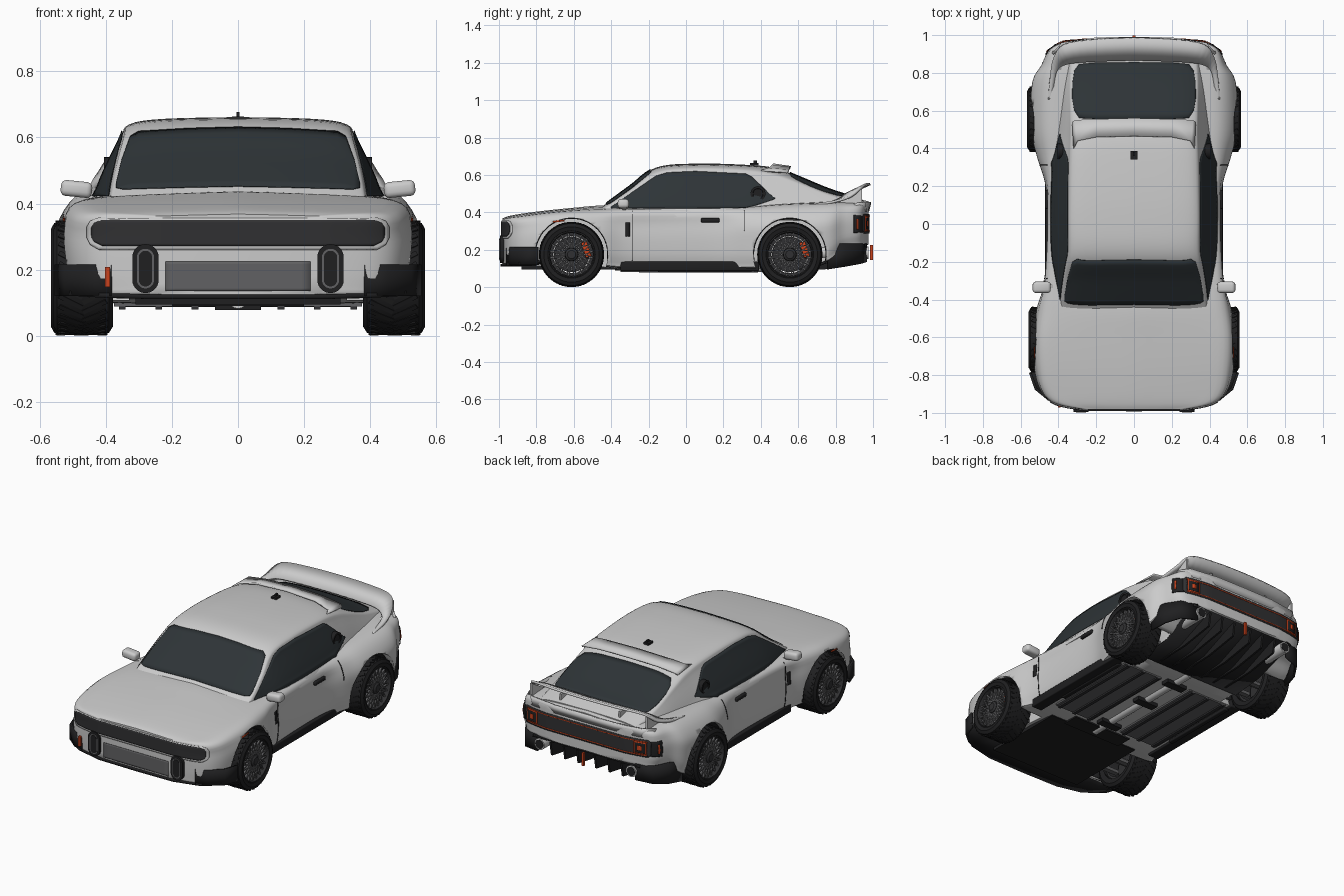
import bpy, bmesh, math
from mathutils import Vector, Matrix
from mathutils.bvhtree import BVHTree

if "Cube" in bpy.data.objects:
    bpy.data.objects.remove(bpy.data.objects["Cube"])

COL = {'glass': (.027, .034, .038), 'black': (.014, .014, .015), 'dark': (.03, .03, .032),
       'mid': (.12, .12, .125), 'red': (.6, .055, .012)}

def mat(n):
    m = bpy.data.materials.get(n) or bpy.data.materials.new(n)
    m.diffuse_color = (*COL[n], 1)
    m.use_nodes = True
    m.node_tree.nodes["Principled BSDF"].inputs["Base Color"].default_value = m.diffuse_color
    return m

def finish(name, bm, m=None, mirror=False, angle=35):
    bmesh.ops.recalc_face_normals(bm, faces=bm.faces)
    me = bpy.data.meshes.new(name)
    bm.to_mesh(me)
    bm.free()
    for p in me.polygons:
        p.use_smooth = True
    me.set_sharp_from_angle(angle=math.radians(angle))
    o = bpy.data.objects.new(name, me)
    bpy.context.collection.objects.link(o)
    if m:
        me.materials.append(mat(m))
    if mirror:
        o.modifiers.new('mirror', 'MIRROR')
    return o

def grid(name, rows, m=None, mirror=False, close=False, caps=False, thick=0, angle=35):
    bm = bmesh.new()
    vs = [[bm.verts.new(p) for p in r] for r in rows]
    n = len(rows[0])
    for a, b in zip(vs, vs[1:]):
        for i in range(n if close else n - 1):
            bm.faces.new((a[i], a[(i + 1) % n], b[(i + 1) % n], b[i]))
    if caps:
        bm.faces.new(vs[0]); bm.faces.new(vs[-1])
    o = finish(name, bm, m, mirror, angle)
    if thick:
        s = o.modifiers.new('thick', 'SOLIDIFY')
        s.thickness, s.offset = thick, 0
    return o

def boxes(name, items, m=None, mirror=False, bevel=0):
    bm = bmesh.new()
    for size, M in items:
        M = M if isinstance(M, Matrix) else Matrix.Translation(M)
        bmesh.ops.create_cube(bm, size=1, matrix=M @ Matrix.Diagonal((*size, 1)))
    if bevel:
        bmesh.ops.bevel(bm, geom=bm.edges[:], offset=bevel, segments=3, affect='EDGES', profile=.5)
    return finish(name, bm, m, mirror)

def prism(name, poly, axis, a, b, m=None, mirror=False):
    place = {'x': lambda u, v, d: (d, u, v), 'y': lambda u, v, d: (u, d, v)}[axis]
    return grid(name, [[place(u, v, d) for u, v in poly] for d in (a, b)], m, mirror, True, True)

def lathe(name, prof, c, m, mirror=True, n=48):
    ring = [2 * math.pi * i / n for i in range(n)]
    return grid(name, [[(c[0] + x, c[1] + r * math.cos(t), c[2] + r * math.sin(t)) for t in ring]
                       for x, r in prof], m, mirror, True)

def circle(cu, cv, r, n=48, h=0):
    # circle, or a vertical pill when h > 0
    return [(cu + r * math.cos(t), cv + r * math.sin(t) + (h if math.sin(t) > 0 else -h))
            for t in (2 * math.pi * (i + .5) / n for i in range(n))]

def curve(pts, n):
    # smooth curve through the points
    P = [Vector(p) for p in [pts[0], *pts, pts[-1]]]
    out = []
    for a, b, c, d in zip(P, P[1:], P[2:], P[3:]):
        for t in (k / n for k in range(n)):
            out.append(.5 * (2 * b + (c - a) * t + (2 * a - 5 * b + 4 * c - d) * t * t + (3 * b - a - 3 * c + d) * t ** 3))
    return out + [P[-1]]

def loft(name, stations, section):
    rows = []
    for s in curve(stations, 6):
        half = curve(section(*s[1:]), 4)
        rows.append([(p[0], s[0], p[1]) for p in half] + [(-p[0], s[0], p[1]) for p in half[-2:0:-1]])
    return grid(name, rows, close=True, caps=True)

# Lower body: y, bottom, half width, shoulder half width, shoulder height, centre height
body = loft('body', [(-.982, .125, .27, .262, .356, .368), (-.95, .12, .42, .41, .362, .38), (-.88, .12, .495, .47, .37, .393),
    (-.75, .12, .53, .49, .387, .41), (-.6, .12, .535, .495, .40, .425), (-.45, .11, .515, .48, .405, .437),
    (-.3, .1, .475, .46, .41, .43), (0, .1, .461, .443, .413, .425), (.2, .1, .468, .44, .415, .43),
    (.35, .1, .51, .45, .42, .44), (.5, .1, .543, .465, .43, .455), (.74, .13, .538, .465, .44, .468),
    (.84, .2, .49, .445, .44, .47), (.94, .22, .43, .41, .435, .465), (.975, .23, .27, .262, .43, .46)],
    lambda b, w, ws, zs, zt: [(0, b), (w * .85, b), (w * .97, b + .03), (w, b + .45 * (zs - b)), (w * .99, b + .75 * (zs - b)),
                              (ws, zs), (ws * .72, zs + .6 * (zt - zs)), (0, zt)])
# Cabin: y, base half width, roof half width, roof edge height, centre height
cabin = loft('cabin', [(-.45, .385, .375, .415, .43), (-.3, .415, .365, .515, .54), (-.16, .425, .345, .612, .64),
    (.05, .428, .345, .635, .661), (.33, .42, .34, .625, .654), (.48, .405, .335, .60, .637),
    (.6, .395, .335, .56, .592), (.77, .385, .335, .495, .522), (.95, .36, .32, .45, .466)],
    lambda b, t, zc, zt: [(0, .36), (b, .36), (b * .995, .36 + .3 * (zc - .36)), (t + .012, zc - .15 * (zc - .36)),
                          (t - .015, zc + .15 * (zt - zc)), (t * .65, zc + .8 * (zt - zc)), (0, zt)])

trees = []
for o in (body, cabin):
    bm = bmesh.new(); bm.from_mesh(o.data); trees.append(BVHTree.FromBMesh(bm)); bm.free()

def decal(name, keys, axis, side, m, off=.004, mirror=False):
    # panel outlined by (u, low, high) columns, projected onto the body along an axis
    k = 'xyz'.index(axis)
    iu, iv = [i for i in range(3) if i != k]
    cols = []
    for a, b in zip(keys, keys[1:]):
        n = max(1, math.ceil((b[0] - a[0]) / .03))
        cols += [Vector(a).lerp(Vector(b), i / n) for i in range(n)]
    cols.append(Vector(keys[-1]))
    rows = []
    for u, lo, hi in cols:
        row = []
        for j in range(11):
            p, d = Vector((0, 0, 0)), Vector((0, 0, 0))
            p[iu], p[iv], p[k], d[k] = u, lo + (hi - lo) * j / 10, 3 * side, -side
            hits = [h for h in (t.ray_cast(p, d) for t in trees) if h[0]]
            if not hits:
                p[k] = .4 * side
                hits = [t.find_nearest(p) for t in trees]
            h = min(hits, key=lambda h: h[3])
            nrm = h[1] if h[1][k] * side > 0 else -h[1]
            row.append(h[0] + nrm * off)
        rows.append(row)
    return grid(name, rows, m, mirror, thick=.003)

def sym(keys):
    return keys + [(-u, a, b) for u, a, b in keys[-2::-1]]

# Glass
decal('windscreen', sym([(-.368, .445, .46), (-.35, .441, .53), (-.325, .441, .60), (-.3, .442, .615), (-.15, .446, .624), (0, .449, .628)]), 'y', -1, 'glass')
decal('rear_window', sym([(-.325, .66, .74), (-.315, .60, .81), (-.29, .56, .845), (-.2, .555, .853), (0, .555, .855)]), 'z', 1, 'glass')
decal('side_window', [(-.40, .422, .428), (-.16, .42, .594), (-.1, .42, .612), (.05, .42, .619), (.32, .422, .605),
                      (.35, .428, .59), (.46, .465, .485), (.475, .472, .476)], 'x', 1, 'glass', mirror=True)
lathe('window_vent', [(-.02, .04), (.008, .04), (.008, .028), (.003, .026), (.003, 0)], (.397, .385, .50), 'black')

# Front face
decal('grille_rim', sym([(-.455, .295, .33), (-.445, .275, .347), (-.42, .26, .356), (0, .26, .356)]), 'y', -1, None, .003)
decal('grille', sym([(-.44, .298, .328), (-.432, .284, .341), (-.41, .272, .35), (0, .272, .35)]), 'y', -1, 'dark', .006)
decal('intake', [(-.22, .135, .225), (.22, .135, .225)], 'y', -1, 'mid')
for nm, r, y, m in (('lamp_pod', .04, -.994, 'black'), ('lamp_ring', .026, -.997, 'mid'), ('lamp_core', .02, -.999, 'black')):
    prism(nm, circle(.28, .203, r, 32, .034), 'y', -.94, y, m, True)
P = [(.38, -.955), (.45, -.93), (.52, -.872), (.548, -.79)]
grid('bumper_corner', [[(x, y, z) for x, y in P] for z in (.12, .165, .215)], 'black', True, thick=.014)
grid('splitter', [[(0, -.992, .118), (.25, -.988, .118), (.41, -.955, .122), (.51, -.89, .128), (.555, -.79, .138)],
                  [(0, -.8, .118), (.2, -.8, .118), (.36, -.8, .12), (.44, -.8, .125), (.52, -.77, .135)]], 'black', True, thick=.014)
boxes('front_tow_strap', [((.014, .02, .06), (-.395, -.962, .178))], 'red')

# Tail panel and lamps
decal('tail_panel', sym([(-.425, .305, .375), (-.41, .288, .392), (0, .288, .392)]), 'y', 1, 'dark')
for z in (.297, .378):
    decal('tail_light_line', [(-.405, z, z + .005), (.405, z, z + .005)], 'y', 1, 'red', .006)
decal('tail_lamp', [(.325, .303, .377), (.40, .303, .377)], 'y', 1, 'red', .007, True)
decal('tail_lamp_inset', [(.332, .31, .37), (.393, .31, .37)], 'y', 1, 'black', .009, True)
decal('tail_lamp_core', [(.35, .326, .354), (.375, .326, .354)], 'y', 1, 'red', .011, True)
decal('side_lamp', [(.895, .29, .385), (.95, .295, .38)], 'x', 1, 'black', .004, True)
decal('side_lamp_line', [(.91, .31, .365), (.918, .31, .365)], 'x', 1, 'red', .006, True)

# Door seams, handle, fender vent, side marker
for y, a, b in ((-.29, .14, .41), (.31, .30, .41)):
    decal('door_seam', [(y, a, b), (y + .004, a, b)], 'x', 1, 'black', .001, True)
decal('fender_vent', [(-.325, .27, .345), (-.3, .27, .345)], 'x', 1, 'black', .003, True)
decal('side_marker', [(-.71, .345, .352), (-.65, .352, .36)], 'x', 1, 'red', .003, True)
boxes('door_handle', [((.022, .10, .024), (.46, .13, .358))], 'black', True, .008)

# Mirrors
boxes('mirror_housing', [((.095, .06, .048), Matrix.Translation((.489, -.335, .444)) @ Matrix.Rotation(-.1, 4, 'Y'))], None, True, .016)
boxes('mirror_arm', [((.06, .02, .014), Matrix.Translation((.45, -.33, .42)) @ Matrix.Rotation(-.4, 4, 'Y'))], None, True)

# Roof spoiler, antenna, rear wing
grid('roof_spoiler', [[(.318, .40, .622), (.3, .44, .633), (.2, .46, .65), (0, .465, .657)],
                      [(.325, .54, .613), (.31, .55, .625), (.2, .555, .638), (0, .56, .643)]], None, True, thick=.01)
boxes('antenna', [((.035, .045, .012), (0, .365, .658)), ((.01, .02, .02), (0, .37, .667))], 'black')
grid('rear_wing', [curve(r, 4) for r in (
    [(.455, .66, .44), (.445, .78, .455), (.425, .88, .485), (.37, .95, .543), (.2, .978, .551), (0, .985, .552)],
    [(.435, .66, .435), (.42, .76, .45), (.40, .82, .472), (.34, .85, .495), (.2, .862, .50), (0, .868, .50)])], None, True, thick=.013)
prism('wing_end_plate', [(.76, .43), (.83, .46), (.90, .50), (.94, .525), (.94, .42)], 'x', .385, .397, None, True)
boxes('wing_strut', [((.012, .06, .05), (.2, .90, .48))], None, True)
grid('tail_lip', [[(.43, .90, .45), (.38, .955, .455), (.2, .982, .455), (0, .985, .455)],
                  [(.42, .93, .405), (.36, .96, .405), (.2, .97, .405), (0, .973, .405)]], None, True, thick=.012)

# Rear bumper, diffuser, exhausts
P = [(.50, .755, .095), (.48, .85, .11), (.43, .93, .125), (.33, .96, .135)]
grid('rear_bumper_corner', [P, [(x, y, .235) for x, y, z in P]], 'black', True, thick=.014)
grid('diffuser', [[(0, .5, .095), (.34, .5, .095)], [(0, .7, .115), (.34, .7, .115)], [(0, .965, .225), (.36, .965, .225)]], 'black', True, thick=.015)
for x in (.06, .15, .24):
    prism('diffuser_fin', [(.52, .09), (.74, .095), (.955, .13), (.97, .215), (.70, .125)], 'x', x - .006, x + .006, 'black', True)
prism('exhaust_pipe', circle(.31, .185, .034, 24), 'y', .7, .975, None, True)
prism('exhaust_bore', circle(.31, .185, .027, 24), 'y', .9, .977, 'black', True)
boxes('rear_tow_strap', [((.014, .014, .08), (0, .992, .185))], 'red')

# Underside
boxes('side_skirt', [((.07, .74, .05), (.435, .02, .112)), ((.03, .5, .02), (.40, .1, .09))], 'black', True, .006)
boxes('undertray', [((.62, .52, .02), (0, -.62, .105)), ((.4, .1, .02), (0, -.33, .1))], 'black')
boxes('floor_pan', [((.27, .62, .016), (.24, .06, .097))], 'mid', True)
boxes('floor_rib', [((.02, .62, .02), (x, .06, .09)) for x in (.13, .24, .35)], 'dark', True)
prism('drive_tunnel', circle(0, .11, .028, 24), 'y', -.35, .5)
boxes('cross_brace', [((.14, .05, .025), (0, y, .09)) for y in (-.22, .1, .36)], 'black')

# Wheel arches and wheels
def spin(c, a, r, tilt=0, yaw=0):
    return (Matrix.Translation(c) @ Matrix.Rotation(a, 4, 'X') @ Matrix.Translation((0, 0, r))
            @ Matrix.Rotation(tilt, 4, 'X') @ Matrix.Rotation(yaw, 4, 'Z'))

for end, x, y in (('front', .47, -.612), ('rear', .478, .555)):
    cut = prism(end + '_arch_cutter', circle(y, .175, .195), 'x', .33, .8, None, True)
    b = body.modifiers.new('arch', 'BOOLEAN')
    b.operation, b.object, b.solver = 'DIFFERENCE', cut, 'EXACT'
    cut.hide_render = True
    cut.hide_set(True)
    arc = [math.radians(-10 + 200 * i / 30) for i in range(31)]
    grid(end + '_arch_liner', [[(d, y + .193 * math.cos(t), .175 + .193 * math.sin(t)) for t in arc] for d in (.333, .5)],
         'black', True, thick=.004)
    c = Vector((x, y, .175))
    lathe(end + '_tire', [(-.084, .118), (-.091, .148), (-.08, .166), (-.04, .172), (.04, .172), (.078, .166),
                          (.088, .148), (.082, .127), (.076, .124)], c, 'black')
    boxes(end + '_tread', [((.08, .014, .005), spin(c + Vector((s * .036, 0, 0)), 2 * math.pi * (i + .25 * s) / 32, .1705, 0, s * .5))
                           for i in range(32) for s in (-1, 1)], 'black', True)
    lathe(end + '_rim', [(.078, .126), (.082, .12), (.06, .114), (-.07, .114), (-.07, .1)], c, 'dark')
    boxes(end + '_spokes', [((.012, .006, .092), spin(c + Vector((.066, 0, 0)), 2 * math.pi * i / 20, .074, s * .42))
                            for i in range(20) for s in (-1, 1)], 'mid', True)
    lathe(end + '_hub', [(.05, .036), (.074, .034), (.078, .026), (.082, .022), (.082, 0)], c, 'dark')
    lathe(end + '_brake_disc', [(.02, 0), (.02, .095), (.005, .095), (.005, 0)], c, 'dark')
    boxes(end + '_caliper', [((.045, .085, .032), spin(c + Vector((.03, 0, 0)), -1.25, .083))], 'red', True, .006)
    prism(end + '_axle', circle(y, .175, .022, 20), 'x', .3, .49, 'mid', True)
    boxes(end + '_suspension_arm', [((.16, .03, .02), (.36, y + d, .13)) for d in (-.06, .06)], 'mid', True)
